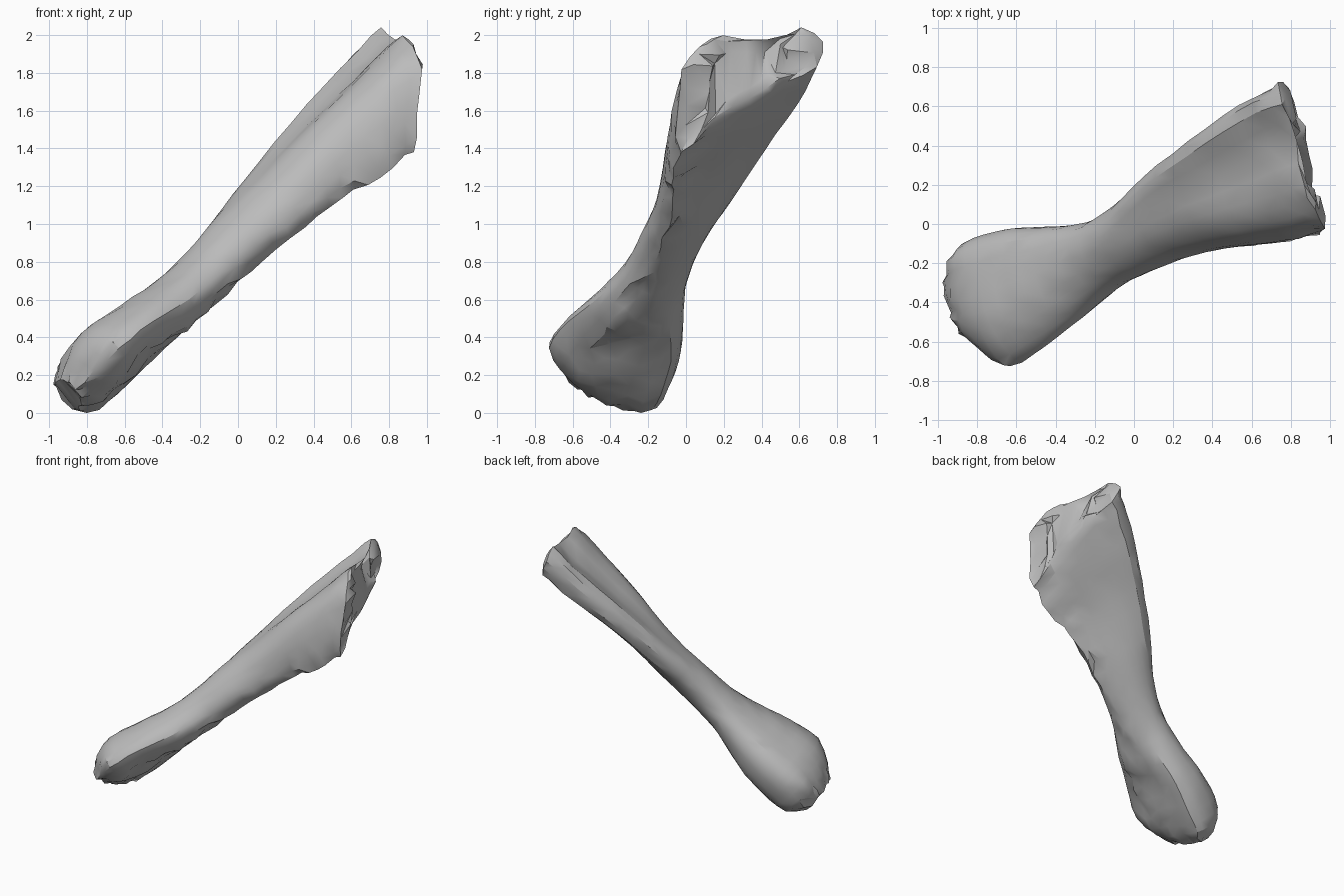
import bpy, bmesh, math, random
from mathutils import Vector

random.seed(4)
if "Cube" in bpy.data.objects:
    bpy.data.objects.remove(bpy.data.objects["Cube"])

# Frame of the shaft: origin at the lower end, axis along the bone
ORIGIN = Vector((-0.8, -0.35, 0.2))
AXIS = Vector((0.707, 0.278, 0.651)).normalized()
THIN = Vector((-0.677, 0, 0.736))
WIDE = AXIS.cross(THIN).normalized()

# Stations: distance, centre thin/wide, radius thin/wide, skew
STATIONS = [
    (-.2, .0, .01, .09, .16, .1),
    (-.1, .0, .015, .155, .27, .1),
    (.05, .01, .06, .18, .34, .1),
    (.3, -.005, .053, .164, .31, -.1),
    (.55, -.029, .048, .154, .24, -.2),
    (.8, -.027, .033, .152, .18, -.22),
    (1.05, -.012, .014, .168, .179, -.31),
    (1.35, 0, -.02, .2, .214, -.48),
    (1.7, .013, -.033, .236, .275, -.5),
    (2.05, .0, -.04, .28, .34, -.4),
    (2.34, .0, -.035, .3, .365, -.4),
]
# Unit outlines of the two ends, listed round the section
LOW = [(.95, -.3), (.98, .2), (.75, .6), (.35, .9), (-.1, 1.02), (-.6, .74),
       (-.85, .3), (-.95, -.3), (-1.05, -.8), (-.45, -.98), (.35, -.98), (.85, -.75)]
HIGH = [(1.03, -.69), (.7, -.15), (.66, .45), (.42, .82), (0, .99), (-.55, .95),
        (-.95, .78), (-.62, .4), (-.28, -.1), (.1, -.55), (.45, -.97), (.87, -.97)]


def ramp(t, lo, hi):
    u = min(1, max(0, (t - lo) / (hi - lo)))
    return u * u * (3 - 2 * u)


def spline(a, b, c, d, u):
    return tuple(.5 * (2 * q + (r - p) * u + (2 * p - 5 * q + 4 * r - s) * u * u
                       + (3 * q - p - 3 * r + s) * u ** 3)
                 for p, q, r, s in zip(a, b, c, d))


def section(t, ca, cb, ra, rb, skew):
    """Closed ring of points for one station."""
    low, high = 1 - ramp(t, .2, .8), ramp(t, .8, 2)
    ctrl = []
    for i in range(12):
        ang = math.radians(30 * i - 10)
        oval = (math.cos(ang),
                skew * math.cos(ang) + math.sqrt(1 - skew * skew) * math.sin(ang))
        ctrl.append(tuple(o * (1 - low - high) + l * low + h * high
                          for o, l, h in zip(oval, LOW[i], HIGH[i])))
    lean = ramp(t, 1.2, 2.3)
    ring = []
    for i in range(12):
        quad = [ctrl[(i + k) % 12] for k in (-1, 0, 1, 2)]
        for u in (0, .5):
            x, y = spline(*quad, u)
            a, b = ca + ra * x, cb + rb * y
            # The upper end is cut obliquely
            along = t + lean * a * (1.1 if a < 0 else .55)
            ring.append(ORIGIN + AXIS * along + THIN * a + WIDE * b)
    return ring


# Interpolated rings along the whole bone
rings = []
last = len(STATIONS) - 1
for i in range(last):
    quad = [STATIONS[min(last, max(0, i + k))] for k in (-1, 0, 1, 2)]
    steps = 2 if i < 2 else 3
    rings += [section(*spline(*quad, k / steps)) for k in range(steps)]
rings.append(section(*STATIONS[last]))


# Chipped rings inside the broken upper end
def inset(ring, shrink, push):
    mid = sum(ring, Vector()) / len(ring)
    return [mid + (p - mid) * shrink + AXIS * (push + random.uniform(-.02, .02)) for p in ring]


rings.append(inset(rings[-1], .86, .02))
rings.append(inset(rings[-1], .65, .0))

bm = bmesh.new()
grid = []
for n, ring in enumerate(rings):
    # Worn ends and the front crest are rougher than the shaft
    end_wear = .012 if n < 3 or n > len(rings) - 6 else .003
    row = []
    for j, p in enumerate(ring):
        wear = max(end_wear, .016 if j in (11, 12, 13) else 0)
        row.append(bm.verts.new(p + Vector([random.uniform(-wear, wear) for _ in range(3)])))
    grid.append(row)
for low_row, high_row in zip(grid, grid[1:]):
    for j in range(24):
        k = (j + 1) % 24
        bm.faces.new((low_row[j], low_row[k], high_row[k], high_row[j]))
bm.faces.new(grid[0])
bm.faces.new(grid[-1])
bmesh.ops.triangulate(bm, faces=bm.faces[:])
bmesh.ops.recalc_face_normals(bm, faces=bm.faces[:])

# Centre the bone and stand it on the ground
lo = Vector([min(v.co[k] for v in bm.verts) for k in range(3)])
hi = Vector([max(v.co[k] for v in bm.verts) for k in range(3)])
shift = -(lo + hi) / 2
shift.z = -lo.z
bmesh.ops.translate(bm, verts=bm.verts[:], vec=shift)

mesh = bpy.data.meshes.new("leg_bone")
bm.to_mesh(mesh)
bm.free()
bone = bpy.data.objects.new("leg_bone", mesh)
bpy.context.collection.objects.link(bone)

mat = bpy.data.materials.new("bone_grey")
mat.use_nodes = True
colour = (.5, .5, .5, 1)
mat.diffuse_color = colour
mat.node_tree.nodes["Principled BSDF"].inputs["Base Color"].default_value = colour
mesh.materials.append(mat)

bpy.ops.object.select_all(action="DESELECT")
bone.select_set(True)
bpy.context.view_layer.objects.active = bone
bpy.ops.object.shade_smooth_by_angle(angle=math.radians(30))
